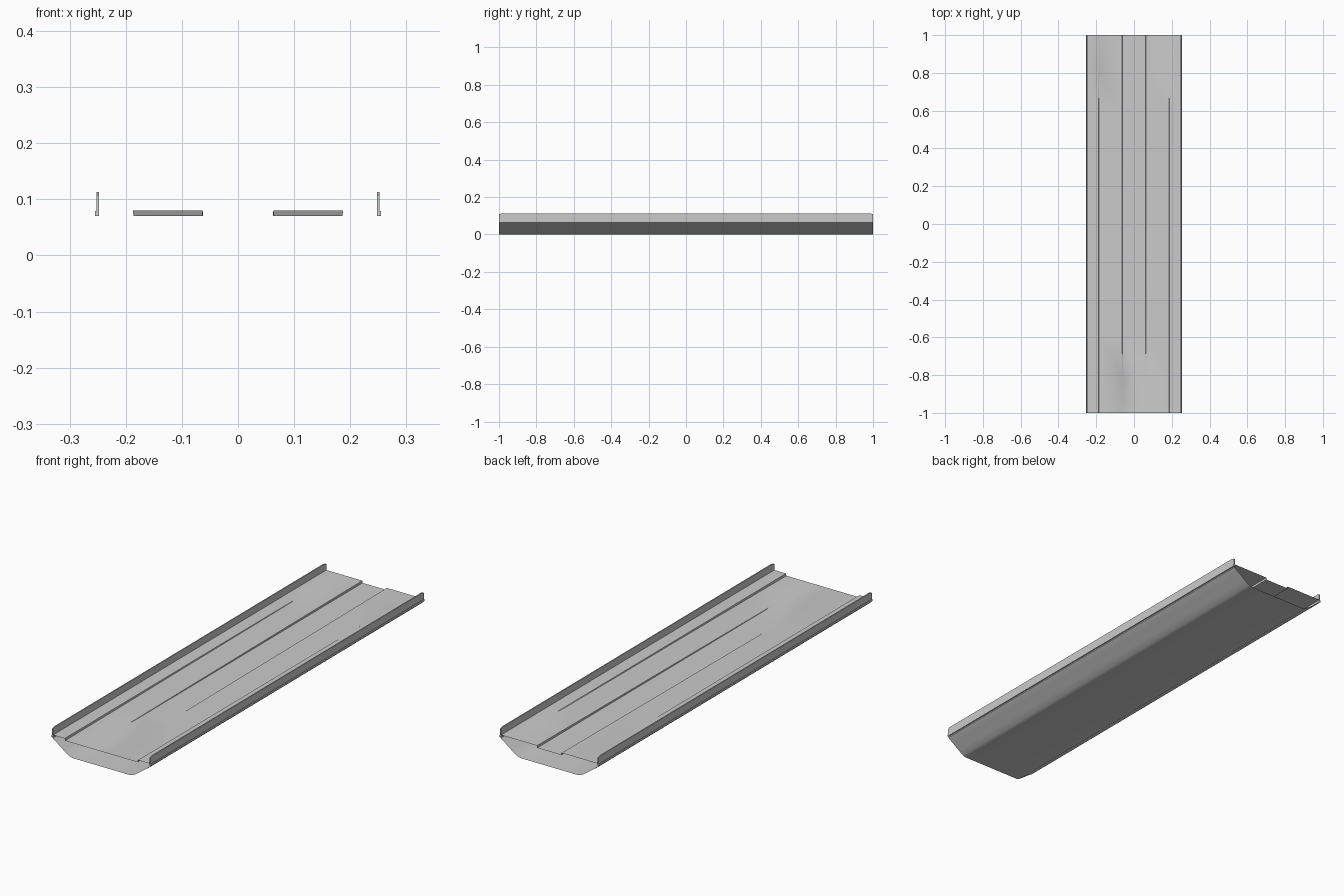
import bpy
import bmesh

if "Cube" in bpy.data.objects:
    bpy.data.objects.remove(bpy.data.objects["Cube"])


def loft(name, sections, smooth=True):
    """Open sheet joining a list of cross-sections."""
    bm = bmesh.new()
    rows = [[bm.verts.new(p) for p in s] for s in sections]
    for a, b in zip(rows, rows[1:]):
        for i in range(len(a) - 1):
            bm.faces.new((a[i], a[i + 1], b[i + 1], b[i]))
    mesh = bpy.data.meshes.new(name)
    bm.to_mesh(mesh)
    bm.free()
    ob = bpy.data.objects.new(name, mesh)
    bpy.context.collection.objects.link(ob)
    if smooth:
        bpy.context.view_layer.objects.active = ob
        ob.select_set(True)
        bpy.ops.object.shade_smooth_by_angle(angle=0.6)
        ob.select_set(False)
    return ob


def mirrored(half):
    """Complete a right-hand profile with its left-hand copy."""
    return [(-x, z) for x, z in reversed(half)] + half


# Open-ended curved underside
under = mirrored([(0.075, 0), (0.15, 0.0), (0.165, 0.005), (0.19, 0.022),
                  (0.22, 0.044), (0.24, 0.057), (0.249, 0.065), (0.25, 0.08)])
loft("underside", [[(x, y, z) for x, z in reversed(under)] for y in (-1, 1)])


# Deck: shallow centre channel, wide at the front and narrow at the back
def deck_section(y):
    z = 0.07 + 0.01 * (y + 1) / 2
    half = [(0.062, 0.071), (0.063, z), (0.186, z), (0.1875, 0.08), (0.25, 0.08)]
    half[0] = (0.062, 0.07)
    return [(x, y, zz) for x, zz in reversed(mirrored(half))]


deck = loft("deck", [deck_section(-1 + i / 5) for i in range(11)])
deck.data.flip_normals()


# Side rails: thin plate with clipped top corners, joined in the middle
def box(name, x0, x1, profile):
    bm = bmesh.new()
    face = bm.faces.new([bm.verts.new((x0, y, z)) for y, z in profile])
    new = bmesh.ops.extrude_face_region(bm, geom=[face])["geom"]
    verts = [v for v in new if isinstance(v, bmesh.types.BMVert)]
    bmesh.ops.translate(bm, verts=verts, vec=(x1 - x0, 0, 0))
    bmesh.ops.recalc_face_normals(bm, faces=bm.faces)
    mesh = bpy.data.meshes.new(name)
    bm.to_mesh(mesh)
    bm.free()
    ob = bpy.data.objects.new(name, mesh)
    bpy.context.collection.objects.link(ob)


for side, s in (("left", -1), ("right", 1)):
    for end, e in (("front", -1), ("back", 1)):
        box(f"rail_{side}_{end}", s * 0.2475, s * 0.2525,
            [(0, 0.07), (e, 0.07), (e, 0.108), (e * 0.985, 0.113), (0, 0.113)])
    box(f"rail_base_{side}", s * 0.249, s * 0.2545,
        [(-1, 0.07), (1, 0.07), (1, 0.079), (-1, 0.079)])
